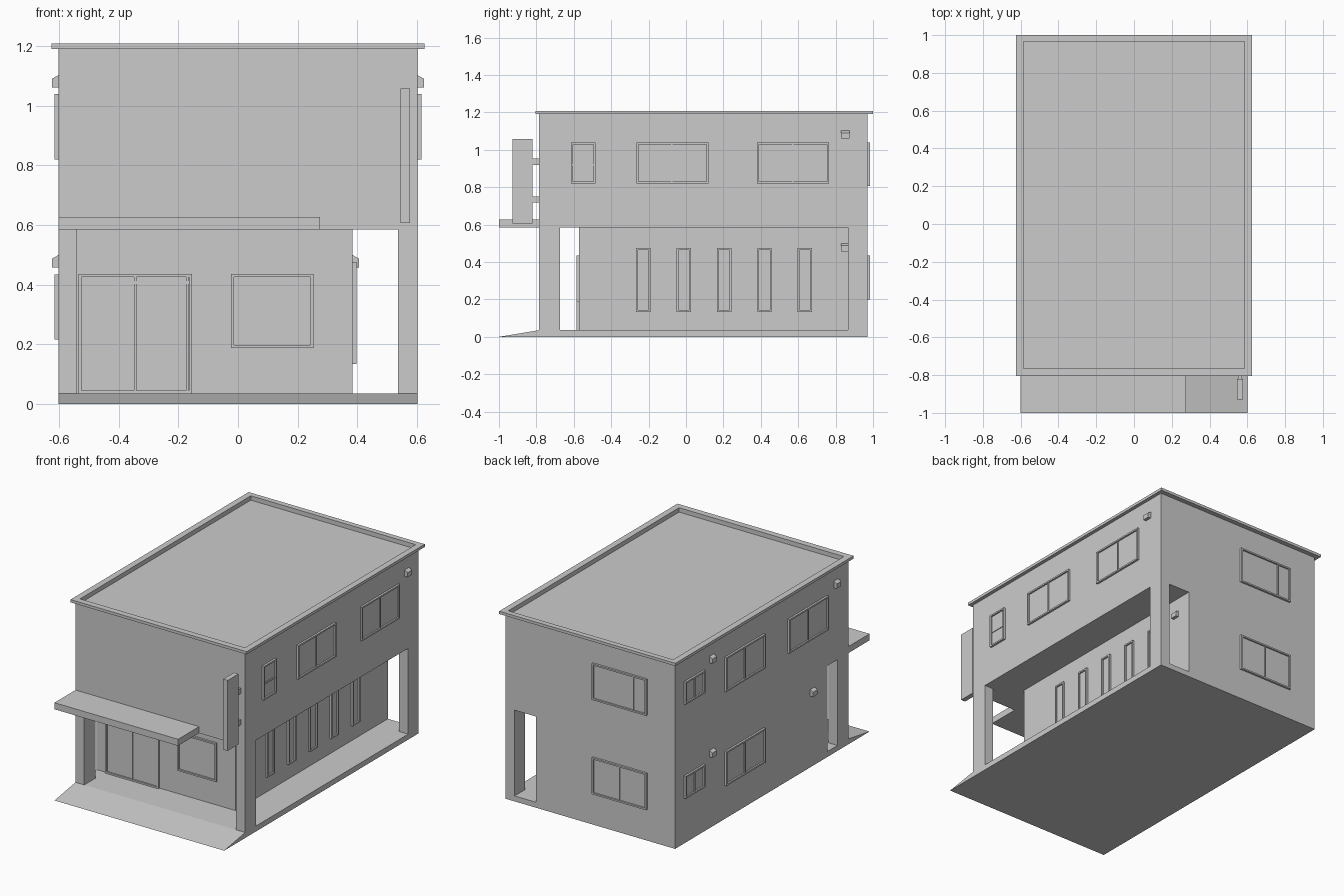
import bpy

if "Cube" in bpy.data.objects:
    bpy.data.objects.remove(bpy.data.objects["Cube"])

W, YF, YB = 0.602, -0.787, 0.97        # half width, front and back of the main block
FLOOR, MID, EAVE = 0.035, 0.585, 1.19  # main levels
SHOP_F, SHOP_R = -0.572, 0.384         # recessed ground floor walls


def mesh(name, verts, faces):
    me = bpy.data.meshes.new(name)
    me.from_pydata(verts, [], faces)
    import bmesh
    bm = bmesh.new()
    bm.from_mesh(me)
    bmesh.ops.recalc_face_normals(bm, faces=bm.faces)
    bm.to_mesh(me)
    bm.free()
    ob = bpy.data.objects.new(name, me)
    bpy.context.collection.objects.link(ob)
    return ob


BOX = [(0, 1, 3, 2), (4, 6, 7, 5), (0, 4, 5, 1), (2, 3, 7, 6), (0, 2, 6, 4), (1, 5, 7, 3)]


def boxes(name, spans, place=lambda a, b, c: (a, b, c)):
    """One object from several boxes given as (a0, a1, b0, b1, c0, c1)."""
    verts, faces = [], []
    for a0, a1, b0, b1, c0, c1 in spans:
        n = len(verts)
        verts += [place(a, b, c) for a in (a0, a1) for b in (b0, b1) for c in (c0, c1)]
        faces += [tuple(n + i for i in f) for f in BOX]
    return mesh(name, verts, faces)


def prism(name, profile, u0, u1, place):
    n = len(profile)
    verts = [place(u, p, q) for u in (u0, u1) for p, q in profile]
    faces = [tuple(range(n)), tuple(range(n, 2 * n))]
    faces += [(i, (i + 1) % n, n + (i + 1) % n, n + i) for i in range(n)]
    return mesh(name, verts, faces)


def ring(name, outer, inner, z0, z1):
    """Rectangular rim in plan with mitred corners."""
    verts, faces = [], []
    for (x, y0, y1) in (outer, inner):
        for z in (z0, z1):
            verts += [(-x, y0, z), (x, y0, z), (x, y1, z), (-x, y1, z)]
    for i in range(4):
        j = (i + 1) % 4
        for a, b in ((0, 4), (4, 12), (12, 8), (8, 0)):
            faces.append((a + i, a + j, b + j, b + i))
    return mesh(name, verts, faces)


# Wall frames: u runs along the wall, d outwards, z up
def right(wall):
    return lambda u, d, z: (wall + d, u, z)


def left(u, d, z):
    return (-W - d, u, z)


def front(u, d, z):
    return (u, SHOP_F - d, z)


def back(u, d, z):
    return (u, YB + d, z)


def window(name, place, u0, u1, z0, z1, split=(), rails=(), t=0.01, d=0.013):
    s = [(u0, u0 + t, -0.005, d, z0, z1), (u1 - t, u1, -0.005, d, z0, z1),
         (u0 + t, u1 - t, -0.005, d, z1 - t, z1), (u0 + t, u1 - t, -0.005, d, z0, z0 + t)]
    s += [(m - 0.004, m + 0.004, -0.005, d * 0.7, z0 + t, z1 - t) for m in split]
    s += [(u0 + t, u1 - t, -0.005, d * 0.6, r - 0.005, r + 0.005) for r in rails]
    boxes(name + "_frame", s, place)
    boxes(name + "_glass", [(u0 + t, u1 - t, -0.005, 0.003, z0 + t, z1 - t)], place)


def vent(name, place, u, z):
    prof = [(-0.004, z), (0.021, z), (0.021, z + 0.03), (0, z + 0.042), (-0.004, z + 0.042)]
    prism(name, prof, u - 0.022, u + 0.022, lambda a, p, q: place(a, p, q))


# Base slab with the front ramp
prism("base_slab", [(-1, 0), (YB, 0), (YB, FLOOR), (YF, FLOOR)], -W, W, lambda u, y, z: (u, y, z))

# Storeys, pillars and roof rim
boxes("ground_floor", [(-W, SHOP_R, SHOP_F, YB, FLOOR, MID)])
boxes("upper_floor", [(-W, W, YF, YB, MID, 1.18)])
for name, x0, x1, y0, y1 in (("front_left_pillar", -W, -0.54, YF, -0.675),
                             ("front_right_pillar", 0.537, W, YF, -0.675),
                             ("back_right_pillar", 0.537, W, 0.865, YB)):
    boxes(name, [(x0, x1, y0, y1, FLOOR, MID)])
ring("parapet_wall", (W, YF, YB), (0.585, -0.765, 0.965), 1.18, EAVE)
ring("roof_rim", (0.625, -0.805, 1.0), (0.585, -0.765, 0.965), EAVE, 1.208)

# Canopy and blank hanging panel with brackets
boxes("canopy", [(-W, 0.275, -1, YF, MID, 0.627)])
boxes("hanging_panel", [(0.545, 0.577, -0.928, -0.82, 0.606, 1.058)])
boxes("panel_brackets", [(0.551, 0.571, -0.82, YF, z, z + 0.034) for z in (0.717, 0.919)])

# Shop front
window("shop_door", front, -0.535, -0.155, FLOOR, 0.435, split=(-0.345, -0.17), rails=(0.407,))
window("shop_window", front, -0.024, 0.253, 0.188, 0.435)

# Right side windows
R, SR = right(W), right(SHOP_R)
window("right_small_window", R, -0.615, -0.485, 0.82, 1.038, rails=(0.92,))
window("right_middle_window", R, -0.265, 0.12, 0.82, 1.038, split=(-0.075,))
window("right_back_window", R, 0.38, 0.765, 0.82, 1.038, split=(0.572,))
for i in range(5):
    u = -0.267 + 0.216 * i
    window(f"slot_window_{i + 1}", SR, u, u + 0.077, 0.133, 0.475)

# Left side windows
for level, dz in (("lower", 0), ("upper", 0.604)):
    window(level + "_left_small_window", left, 0.68, 0.88, 0.29 + dz, 0.434 + dz, split=(0.78,))
    window(level + "_left_window", left, 0.07, 0.47, 0.215 + dz, 0.434 + dz, split=(0.27,))
window("upper_left_front_window", left, -0.57, -0.17, 0.82, 1.038, split=(-0.37,))

# Back windows
window("lower_back_window", back, -0.405, -0.018, 0.2, 0.435, split=(-0.21,))
window("upper_back_window", back, -0.405, -0.018, 0.805, 1.038, split=(-0.31,))

# Vent hoods
vent("right_upper_vent", R, 0.852, 1.06)
vent("right_lower_vent", SR, 0.852, 0.457)
for i, (u, z) in enumerate(((0.6, 1.06), (-0.66, 1.06), (0.6, 0.457), (-0.42, 0.457))):
    vent(f"left_vent_{i + 1}", left, u, z)
